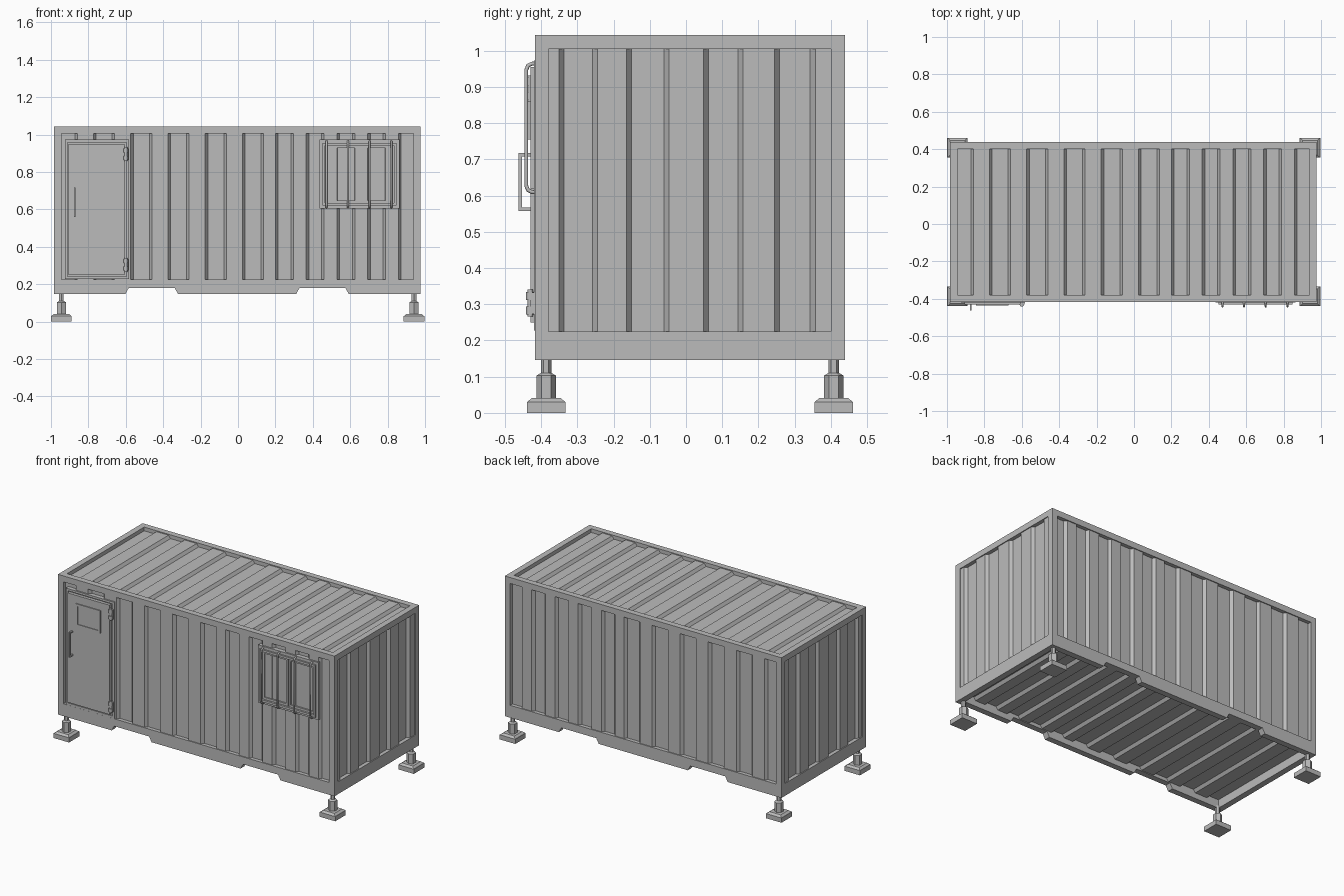
import bpy, bmesh, math
from mathutils import Matrix, Vector

cube = bpy.data.objects.get("Cube")
if cube:
    bpy.data.objects.remove(cube)

grey = bpy.data.materials.new("container grey")
grey.use_nodes = True
grey.diffuse_color = (0.5, 0.5, 0.5, 1)
grey.node_tree.nodes["Principled BSDF"].inputs["Base Color"].default_value = (0.5, 0.5, 0.5, 1)

# Overall body limits
X0, X1, Y0, Y1, Z0, Z1 = -0.983, 0.975, -0.417, 0.439, 0.146, 1.043
W = 0.038            # frame member width
RAIL = 0.225         # top of the bottom rails


def finish(name, bm):
    bmesh.ops.recalc_face_normals(bm, faces=bm.faces)
    mesh = bpy.data.meshes.new(name)
    bm.to_mesh(mesh)
    bm.free()
    mesh.materials.append(grey)
    ob = bpy.data.objects.new(name, mesh)
    bpy.context.collection.objects.link(ob)
    return ob


def add_box(bm, x0, x1, y0, y1, z0, z1):
    centre = Vector((x0 + x1, y0 + y1, z0 + z1)) / 2
    size = Matrix.Diagonal((x1 - x0, y1 - y0, z1 - z0, 1))
    bmesh.ops.create_cube(bm, size=1, matrix=Matrix.Translation(centre) @ size)


def boxes(name, *items):
    bm = bmesh.new()
    for item in items:
        add_box(bm, *item)
    return finish(name, bm)


def ring(name, x0, x1, z0, z1, w, y0, y1):
    return boxes(name, (x0, x0 + w, y0, y1, z0, z1), (x1 - w, x1, y0, y1, z0, z1),
                 (x0 + w, x1 - w, y0, y1, z0, z0 + w), (x0 + w, x1 - w, y0, y1, z1 - w, z1))


def prism(name, profile, b0, b1, place):
    """Extrude a closed (a, d) profile from b0 to b1; place maps a, b, d to a point."""
    bm = bmesh.new()
    lo = [bm.verts.new(place(a, b0, d)) for a, d in profile]
    hi = [bm.verts.new(place(a, b1, d)) for a, d in profile]
    bm.faces.new(lo)
    bm.faces.new(hi)
    n = len(profile)
    for i in range(n):
        j = (i + 1) % n
        bm.faces.new((lo[i], lo[j], hi[j], hi[i]))
    return finish(name, bm)


def corrugated(name, cuts, a0, a1, b0, b1, raised, place):
    high, low, inner, half = 0.006, 0.024, 0.036, 0.007
    d = high if raised else low
    profile = [(a0, inner), (a0, d)]
    for c in cuts:
        profile.append((c - half, d))
        d = low if d == high else high
        profile.append((c + half, d))
    profile += [(a1, d), (a1, inner)]
    return prism(name, profile, b0, b1, place)


# Corner posts, top rails and end sills
for x, xn in ((X0, "right"), (X1 - W, "left")):
    for y, yn in ((Y0, "front"), (Y1 - W, "back")):
        boxes(f"{yn}_{xn}_post", (x, x + W, y, y + W, RAIL, Z1 - W))
    boxes(f"{xn}_top_rail", (x, x + W, Y0 + W, Y1 - W, Z1 - W, Z1))
    boxes(f"{xn}_sill", (x, x + W, Y0 + W, Y1 - W, Z0, RAIL))

# Long rails; the sills have two lifting notches
sill = [(X0, Z0)]
for a, b in ((-0.603, -0.32), (0.31, 0.593)):
    sill += [(a, Z0), (a + 0.018, 0.178), (b - 0.018, 0.178), (b, Z0)]
sill += [(X1, Z0), (X1, RAIL), (X0, RAIL)]
for y, yn in ((Y0, "front"), (Y1 - W, "back")):
    boxes(f"{yn}_top_rail", (X0, X1, y, y + W, Z1 - W, Z1))
    prism(f"{yn}_sill", sill, y, y + W, lambda a, b, d: (a, b, d))

# Corrugated panels
long_cuts = [-0.865 + 0.0995 * i for i in range(11)] + [0.207 + 0.0822 * i for i in range(9)]
end_cuts = [-0.344, -0.251, -0.157, -0.054, 0.055, 0.15, 0.251, 0.35]
xa, xb, ya, yb = X0 + W, X1 - W, Y0 + W, Y1 - W
corrugated("front_wall", long_cuts, xa, xb, RAIL, Z1 - W, False, lambda a, b, d: (a, Y0 + d, b))
corrugated("back_wall", long_cuts, xa, xb, RAIL, Z1 - W, False, lambda a, b, d: (a, Y1 - d, b))
corrugated("left_wall", end_cuts, ya, yb, RAIL, Z1 - W, True, lambda a, b, d: (X1 - d, a, b))
corrugated("right_wall", end_cuts, ya, yb, RAIL, Z1 - W, True, lambda a, b, d: (X0 + d, a, b))
corrugated("roof", long_cuts, xa, xb, ya, yb, False, lambda a, b, d: (a, b, Z1 - d))
corrugated("floor", long_cuts, xa, xb, ya, yb, False, lambda a, b, d: (a, b, 0.176 + d))


# Adjustable feet
def frustum(bm, sides, r0, r1, z0, z1, x, y, turn):
    m = Matrix.Translation((x, y, (z0 + z1) / 2)) @ Matrix.Rotation(turn, 4, "Z")
    bmesh.ops.create_cone(bm, cap_ends=True, segments=sides, radius1=r0, radius2=r1,
                          depth=z1 - z0, matrix=m)


for x, xn in ((-0.944, "right"), (0.941, "left")):
    for y, yn in ((-0.386, "front"), (0.408, "back")):
        bm = bmesh.new()
        h = 0.055
        add_box(bm, x - h, x + h, y - h + 0.002, y + h - 0.002, 0, 0.03)
        frustum(bm, 4, 0.075, 0.056, 0.03, 0.041, x, y, math.pi / 4)
        # six-sided sleeve and threaded stem, corners toward front and back
        frustum(bm, 6, 0.027, 0.027, 0.04, 0.103, x, y, 0)
        frustum(bm, 6, 0.027, 0.015, 0.103, 0.11, x, y, 0)
        frustum(bm, 6, 0.014, 0.014, 0.11, 0.16, x, y, 0)
        finish(f"{yn}_{xn}_foot", bm)

# Door with frame, raised panel border, sunken pane and pull handle
ring("door_frame", -0.925, -0.582, 0.227, 0.972, 0.014, -0.42, -0.385)
boxes("door_backing", (-0.915, -0.59, -0.41, -0.385, 0.235, 0.965))
boxes("door_leaf", (-0.905, -0.608, -0.43, -0.40, 0.25, 0.95))
ring("door_window_frame", -0.845, -0.67, 0.755, 0.9, 0.015, -0.436, -0.428)
boxes("door_window_pane", (-0.83, -0.685, -0.432, -0.428, 0.77, 0.885))
hx = -0.873
boxes("door_handle",
      (hx - 0.005, hx + 0.005, -0.462, -0.453, 0.558, 0.717),
      (hx - 0.005, hx + 0.005, -0.455, -0.428, 0.558, 0.567),
      (hx - 0.005, hx + 0.005, -0.455, -0.428, 0.708, 0.717))

# Hinges
for z, name in ((0.895, "upper"), (0.303, "lower")):
    bm = bmesh.new()
    frustum(bm, 12, 0.008, 0.008, z - 0.037, z + 0.037, -0.6, -0.43, 0)
    for s in (-0.02, 0.02):
        frustum(bm, 12, 0.012, 0.012, z + s - 0.011, z + s + 0.011, -0.6, -0.43, 0)
    add_box(bm, -0.612, -0.585, -0.43, -0.415, z - 0.03, z + 0.03)
    finish(f"{name}_door_hinge", bm)

# Window with two sashes
ring("window_frame", 0.437, 0.863, 0.605, 0.973, 0.018, -0.42, -0.385)
ring("window_trim", 0.452, 0.848, 0.62, 0.955, 0.014, -0.43, -0.385)
boxes("window_glass", (0.455, 0.845, -0.408, -0.385, 0.62, 0.955))
for x, name in ((0.466, "right"), (0.652, "left")):
    ring(f"{name}_window_sash", x, x + 0.182, 0.634, 0.941, 0.014, -0.418, -0.405)

# Bent security bars
for i, x in enumerate((0.473, 0.588, 0.704, 0.82)):
    curve = bpy.data.curves.new("window_bar", "CURVE")
    curve.dimensions = "3D"
    curve.bevel_depth = 0.0055
    curve.bevel_resolution = 2
    curve.use_fill_caps = True
    half = [(-0.41, 0.178), (-0.426, 0.177), (-0.436, 0.172), (-0.441, 0.16)]
    path = [(y, 0.787 + z) for y, z in half] + [(y, 0.787 - z) for y, z in reversed(half)]
    spline = curve.splines.new("POLY")
    spline.points.add(len(path) - 1)
    for p, (y, z) in zip(spline.points, path):
        p.co = (x, y, z, 1)
    curve.materials.append(grey)
    bar = bpy.data.objects.new(f"window_bar_{i + 1}", curve)
    bpy.context.collection.objects.link(bar)
